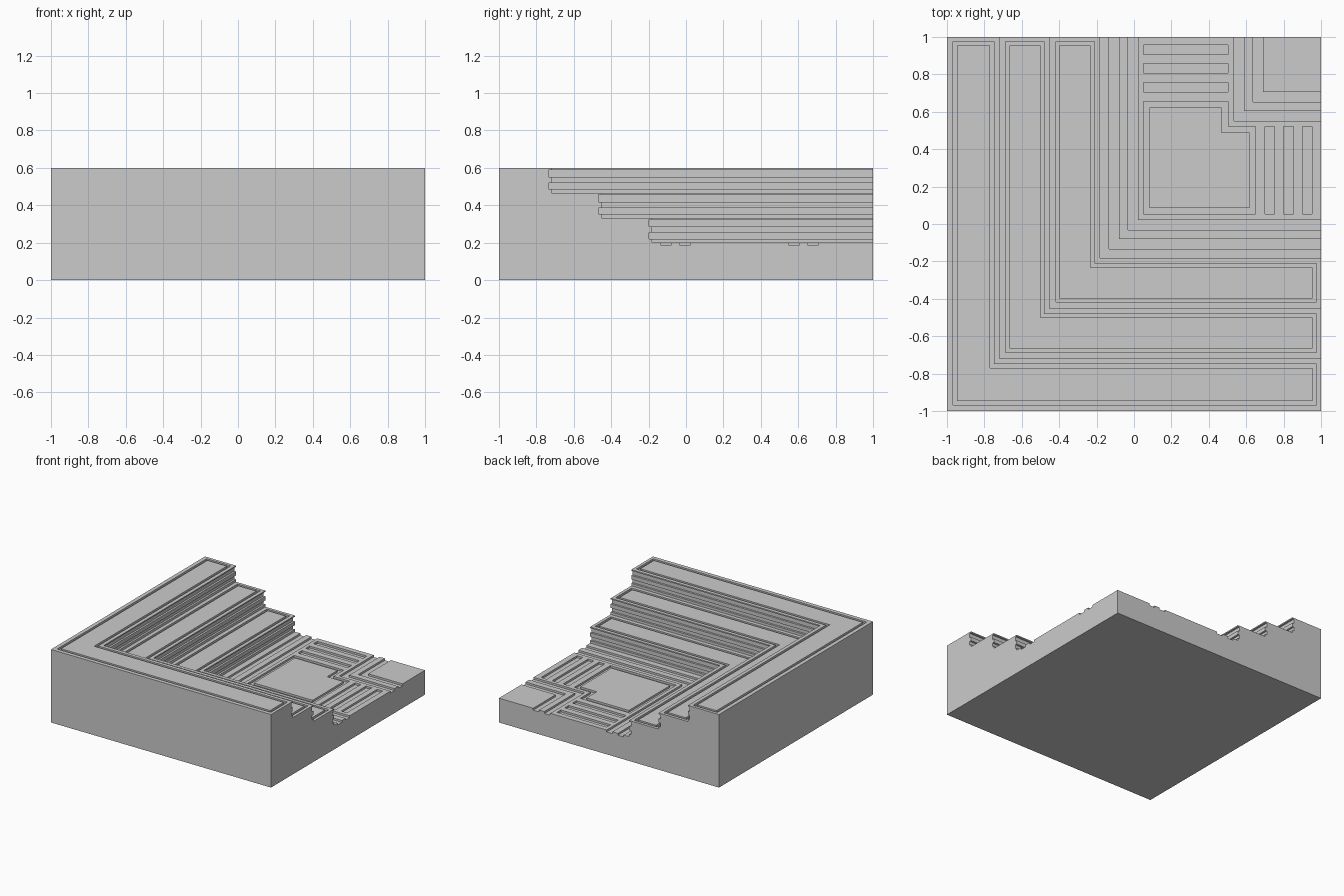
import bpy, bmesh

if "Cube" in bpy.data.objects:
    bpy.data.objects.remove(bpy.data.objects["Cube"])

DEPTH = 0.016
FLOOR = 0.2
RISE = 0.4 / 3
EDGES = (-0.718, -0.451, -0.183)


def finish(bm, name):
    bmesh.ops.remove_doubles(bm, verts=bm.verts[:], dist=1e-5)
    bmesh.ops.recalc_face_normals(bm, faces=bm.faces[:])
    mesh = bpy.data.meshes.new(name)
    bm.to_mesh(mesh)
    bm.free()
    ob = bpy.data.objects.new(name, mesh)
    bpy.context.collection.objects.link(ob)
    return ob


# Stair profile (offset from corner, height), with two recesses in each riser
profile = [(-1, 0), (-1, 0.6)]
for i, e in enumerate(EDGES):
    t = 0.6 - i * RISE
    profile.append((e, t))
    for hi, lo in ((0.01, 0.048), (0.08, 0.113)):
        profile += [(e, t - hi), (e - DEPTH, t - hi),
                    (e - DEPTH, t - lo), (e, t - lo)]
    profile.append((e, t - RISE))
# Two floor channels running along the foot of the stairs
for a, b in ((-0.134, -0.081), (-0.032, 0.021)):
    profile += [(a, FLOOR), (a, FLOOR - DEPTH), (b, FLOOR - DEPTH), (b, FLOOR)]
profile += [(1, FLOOR), (1, 0)]

# Sweep the profile around the mitred corner
bm = bmesh.new()
rows = [[bm.verts.new(p) for p in ((u, 1, z), (u, u, z), (1, u, z))] for u, z in profile]
for i in range(len(rows) - 1):
    r, s = rows[i], rows[i + 1]
    for k in range(2):
        bm.faces.new((r[k], r[k + 1], s[k + 1], s[k]))
last, first = rows[-1], rows[0]
for k in range(2):
    bm.faces.new((last[k], last[k + 1], first[k + 1], first[k]))
bm.faces.new([r[0] for r in rows])
bm.faces.new([r[2] for r in rows])
stairs = finish(bm, "corner_stairs")

# Cutter for all the remaining engraved lines
bm = bmesh.new()


def loop(pts, z):
    return [bm.verts.new((x, y, z)) for x, y in pts]


def walls(a, b):
    n = len(a)
    for i in range(n):
        j = (i + 1) % n
        bm.faces.new((a[i], a[j], b[j], b[i]))


def prism(pts, z):
    lo, hi = loop(pts, z - DEPTH), loop(pts, z + 0.02)
    bm.faces.new(lo)
    bm.faces.new(hi)
    walls(lo, hi)


def ring(outer, inner, z):
    ol, oh = loop(outer, z - DEPTH), loop(outer, z + 0.02)
    il, ih = loop(inner, z - DEPTH), loop(inner, z + 0.02)
    for a, b in ((ol, oh), (oh, ih), (ih, il), (il, ol)):
        walls(a, b)


def rect(x0, x1, y0, y1):
    return [(x0, y0), (x1, y0), (x1, y1), (x0, y1)]


def ell(a, b, end, dy=0.0):
    return [(a, end), (a, a + dy), (end, a + dy),
            (end, b + dy), (b, b + dy), (b, end)]


# Outlined panel on each tread
for i, (a, b) in enumerate(((-0.967, -0.748), (-0.687, -0.48), (-0.418, -0.212))):
    ring(ell(a, b, 0.975), ell(a + 0.021, b - 0.021, 0.954), 0.6 - i * RISE)

# Two channels around the far corner square
for a, b in ((0.534, 0.587), (0.635, 0.689)):
    prism(ell(a, b, 1.1, 0.018), FLOOR)

# Short slots beside the notched square
for k in range(3):
    y = 0.707 + 0.1 * k
    prism(rect(0.051, 0.502, y, y + 0.05), FLOOR)
    x = 0.70 + 0.1 * k
    prism(rect(x, x + 0.052, 0.054, 0.521), FLOOR)


# Notched square outline
def notched(x0, y0, xn, yn, x1, y1):
    return [(x0, y0), (x1, y0), (x1, yn), (xn, yn), (xn, y1), (x0, y1)]


ring(notched(0.051, 0.054, 0.502, 0.521, 0.65, 0.655),
     notched(0.083, 0.086, 0.468, 0.489, 0.618, 0.623), FLOOR)
cutter = finish(bm, "engraving_cutter")
cutter.hide_render = True

mod = stairs.modifiers.new("engrave", 'BOOLEAN')
mod.operation = 'DIFFERENCE'
mod.solver = 'EXACT'
mod.object = cutter
bpy.context.view_layer.objects.active = stairs
stairs.select_set(True)
bpy.ops.object.modifier_apply(modifier=mod.name)
bpy.data.objects.remove(cutter)
